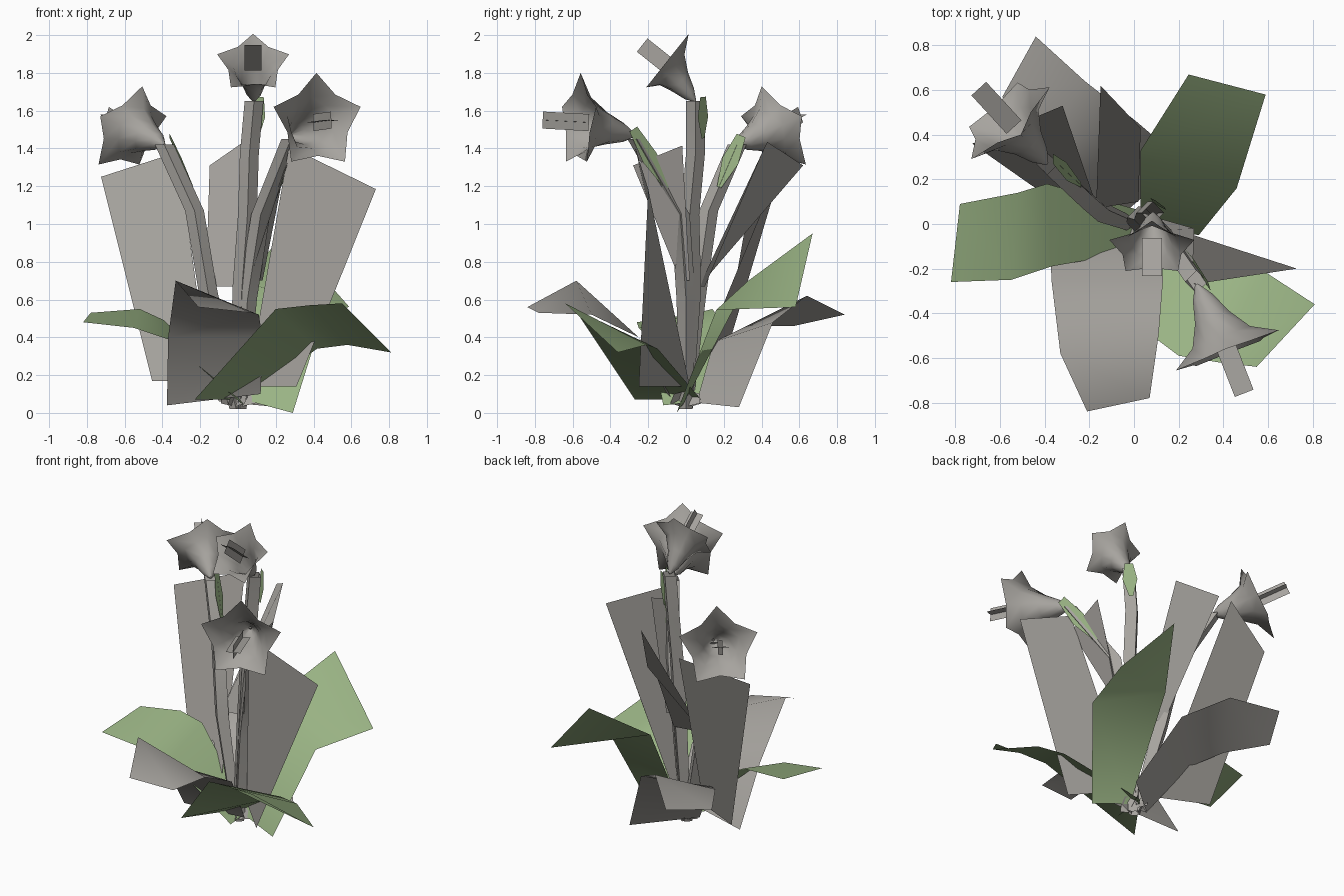
import bpy, bmesh, math
from mathutils import Vector

cube = bpy.data.objects.get("Cube")
if cube:
    bpy.data.objects.remove(cube, do_unlink=True)


def material(name, colour):
    mat = bpy.data.materials.new(name)
    mat.use_nodes = True
    mat.diffuse_color = (*colour, 1)
    mat.node_tree.nodes["Principled BSDF"].inputs["Base Color"].default_value = (*colour, 1)
    return mat


GREY = material("warm grey", (.385, .37, .345))
GREEN = material("leaf green", (.32, .45, .23))


def finish(name, bm, mat, angle):
    mesh = bpy.data.meshes.new(name)
    bm.to_mesh(mesh)
    bm.free()
    obj = bpy.data.objects.new(name, mesh)
    bpy.context.collection.objects.link(obj)
    mesh.materials.append(mat)
    bpy.ops.object.select_all(action="DESELECT")
    obj.select_set(True)
    bpy.context.view_layer.objects.active = obj
    bpy.ops.object.shade_smooth_by_angle(angle=math.radians(angle))


def sheet(name, mat, left, right):
    """Thin leaf surface stretched between two edges, base to tip."""
    bm = bmesh.new()
    a = [bm.verts.new(p) for p in left]
    b = [bm.verts.new(p) for p in right]
    for i in range(len(a) - 1):
        bm.faces.new((a[i], b[i], b[i + 1], a[i + 1]))
    finish(name, bm, mat, 75)


def skin(bm, rings):
    """Join equal closed rings of vertices with quads."""
    for a, b in zip(rings, rings[1:]):
        for k in range(len(a)):
            bm.faces.new((a[k], a[k - 1], b[k - 1], b[k]))


def stem(name, path, radius=.05):
    """Four-sided tube through the path points."""
    bm = bmesh.new()
    rings = []
    for i, p in enumerate(path):
        r = radius * (1 if i else .7)
        rings.append([bm.verts.new((p[0] + r * math.cos(k * math.pi / 2),
                                    p[1] + r * math.sin(k * math.pi / 2), p[2]))
                      for k in range(4)])
    skin(bm, rings)
    finish(name, bm, GREY, 40)


def sheath(name, path, offset):
    """Small green plate beside the last stretch of a stem."""
    a, b = Vector(path[-2]), Vector(path[-1])
    offset = Vector(offset)
    across = (b - a).cross(offset).normalized()
    spots = [(a.lerp(b, t) + offset, across * w)
             for t, w in ((.3, .012), (.7, .045), (1.08, .025))]
    sheet(name, GREEN, [p - w for p, w in spots], [p + w for p, w in spots])


def flower(name, throat, centre, axis, size):
    """Five-pointed trumpet with a crossed-plate stamen."""
    throat, centre, axis = Vector(throat), Vector(centre), Vector(axis).normalized()
    side = axis.cross(Vector((0, 0, 1))).normalized()
    up = side.cross(axis)
    # distance along trumpet, radius at points, radius at notches
    profile = ((0, .03, .03), (.2, .19, .19), (.5, .33, .32), (.8, .56, .48), (1, 1, .69))
    bm = bmesh.new()
    rings = []
    for t, point, notch in profile:
        ring = []
        for k in range(10):
            a = k * math.pi / 5
            r = size * (notch if k % 2 else point)
            ring.append(bm.verts.new(throat.lerp(centre, t)
                                     + (side * math.sin(a) + up * math.cos(a)) * r))
        rings.append(ring)
    skin(bm, rings)
    finish(name + "_trumpet", bm, GREY, 80)
    bm = bmesh.new()
    start, end = centre - axis * .06, centre + axis * size * .78
    for d in (side * .045, up * .045):
        bm.faces.new([bm.verts.new(p) for p in (start - d, start + d, end + d, end - d)])
    finish(name + "_stamen", bm, GREY, 40)


# Stems, each with a green sheath below the bloom
stems = {
    "middle": ([(0, 0, .02), (.02, .03, .65), (.05, .02, 1.05), (.06, .05, 1.37),
                (.085, .05, 1.65)], (.03, .04, 0)),
    "front": ([(.01, 0, .02), (.05, 0, .6), (.12, -.03, 1.05), (.28, -.26, 1.45)],
              (.045, 0, .02)),
    "back": ([(-.01, 0, .02), (-.16, .06, .65), (-.23, .12, 1.07), (-.39, .27, 1.42)],
             (.04, .01, .02)),
}
for name, (path, offset) in stems.items():
    stem(name + "_stem", path)
    sheath(name + "_sheath", path, offset)

# Blooms
flower("middle", (.085, .05, 1.65), (.08, -.11, 1.85), (0, -.78, .62), .2)
flower("front", (.28, -.27, 1.47), (.42, -.57, 1.54), (.36, -.92, .05), .26)
flower("back", (-.39, .27, 1.42), (-.575, .475, 1.5), (-.66, .72, .43), .25)

# Green leaves
sheet("front_left_leaf", GREEN,
      [(-.23, -.27, .07), (.2, -.59, .55), (.38, -.62, .57), (.55, -.64, .58)],
      [(.02, .08, .07), (.42, -.15, .34), (.58, -.21, .36), (.81, -.36, .32)])
sheet("right_leaf", GREEN,
      [(.03, -.12, .04), (-.37, -.19, .39), (-.55, -.25, .45), (-.82, -.26, .48)],
      [(.03, .06, .06), (-.39, .18, .49), (-.52, .14, .55), (-.78, .09, .53)])
sheet("back_left_leaf", GREEN,
      [(.03, 0, .07), (.03, .33, .7), (.245, .67, .95)],
      [(.29, -.05, 0), (.46, .16, .545), (.59, .58, .56)])

# Low grey leaves
sheet("front_leaf", GREY,
      [(-.376, -.03, .04), (-.37, -.25, .4), (-.33, -.58, .7), (-.21, -.84, .56)],
      [(.12, -.1, .1), (.13, -.25, .4), (.11, -.5, .52), (.07, -.78, .53)])
sheet("back_leaf", GREY,
      [(.22, .28, .03), (.01, .46, .48), (-.22, .64, .62), (-.44, .84, .52)],
      [(-.1, 0, .06), (-.3, .16, .38), (-.44, .32, .46), (-.59, .57, .46)])

# Tall grey leaves
sheet("tall_left_leaf", GREY,
      [(.05, .02, .14), (.27, -.27, 1.41)],
      [(.31, -.25, .14), (.73, -.2, 1.185)])
sheet("tall_right_leaf", GREY,
      [(-.455, .17, .17), (-.725, .36, 1.25)],
      [(-.15, .03, .17), (-.32, .53, 1.38)])
sheet("tall_back_leaf", GREY,
      [(-.17, .07, .67), (-.15, .62, 1.31)],
      [(.02, .1, .67), (.03, .43, 1.435)])
sheet("narrow_front_leaf", GREY,
      [(.06, -.03, .7), (.26, -.28, 1.31)],
      [(.13, .02, .7), (.27, -.02, 1.415)])

# Short roots spread around the base
for k in range(6):
    a = k * math.pi / 3
    d, s = Vector((math.cos(a), math.sin(a), 0)), Vector((-math.sin(a), math.cos(a), 0))
    up = Vector((0, 0, 1))
    sheet("root_%d" % k, GREY,
          [up * .03 - s * .03, d * .09 + up * .05 - s * .01],
          [up * .12 + s * .02, d * .08 + up * .1 + s * .01])
